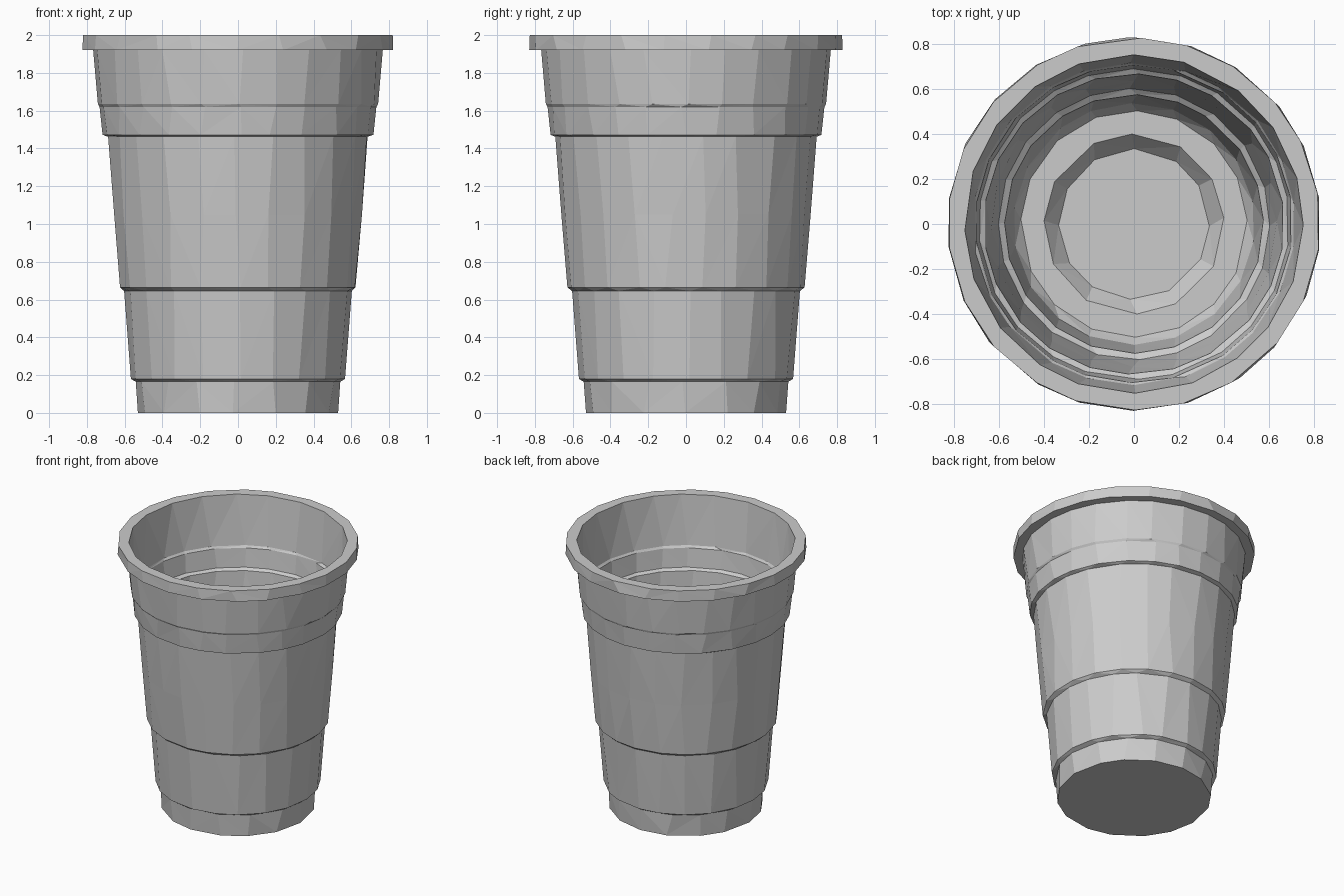
import bpy
import bmesh
import math
import random

random.seed(7)
default = bpy.data.objects.get("Cube")
if default:
    bpy.data.objects.remove(default)

# Single plastic colour
plastic = bpy.data.materials.new("grey_plastic")
plastic.use_nodes = True
colour = (0.6, 0.6, 0.6, 1)
plastic.diffuse_color = colour
plastic.node_tree.nodes["Principled BSDF"].inputs["Base Color"].default_value = colour


def make_ring(bm, radius, z, sides, wobble=0.14):
    """Return (turn fraction, vertex) pairs around a slightly uneven ring."""
    ring = []
    for i in range(sides):
        turn = (i + random.uniform(-wobble, wobble)) / sides
        angle = math.tau * turn + math.pi / 2
        ring.append((turn, bm.verts.new((radius * math.cos(angle), radius * math.sin(angle), z))))
    return ring


def zip_rings(bm, a, b):
    """Join two rings of any side counts with a strip of triangles."""
    i = j = 0
    na, nb = len(a), len(b)

    def turn(ring, k):
        return ring[k % len(ring)][0] + k // len(ring)

    while i < na or j < nb:
        va, vb = a[i % na][1], b[j % nb][1]
        if j >= nb or (i < na and turn(a, i + 1) <= turn(b, j + 1)):
            i += 1
            bm.faces.new((va, a[i % na][1], vb))
        else:
            j += 1
            bm.faces.new((va, b[j % nb][1], vb))


# Profile of (radius, height, sides): up the outside, over the rim, down inside
outer = [
    (0.53, 0.0, 16), (0.542, 0.165, 16),       # foot
    (0.567, 0.18, 20), (0.603, 0.645, 20),     # lower band
    (0.628, 0.665, 22), (0.66, 1.05, 22), (0.692, 1.462, 22),  # main wall
    (0.717, 1.472, 24), (0.733, 1.62, 24),     # grip band
    (0.742, 1.635, 24), (0.767, 1.92, 24),     # upper wall
]
rim = [(0.83, 1.92, 22), (0.827, 2.0, 22), (0.752, 2.0, 20)]
inner = [
    (0.716, 1.63, 22), (0.705, 1.615, 22),
    (0.69, 1.475, 22), (0.667, 1.46, 22),
    (0.635, 1.05, 20), (0.603, 0.665, 20),
    (0.575, 0.645, 20), (0.537, 0.18, 18),
    (0.503, 0.13, 16),                         # floor ledge
    (0.4, 0.13, 12), (0.335, 0.05, 12),        # sunken floor
]

bm = bmesh.new()
rings = [make_ring(bm, *point) for point in outer + rim + inner]
for lower, upper in zip(rings, rings[1:]):
    zip_rings(bm, lower, upper)
for cap in (rings[0], rings[-1]):
    bm.faces.new([v for _, v in cap])
bmesh.ops.recalc_face_normals(bm, faces=bm.faces)

mesh = bpy.data.meshes.new("cup")
bm.to_mesh(mesh)
bm.free()
mesh.materials.append(plastic)
cup = bpy.data.objects.new("cup", mesh)
bpy.context.collection.objects.link(cup)
